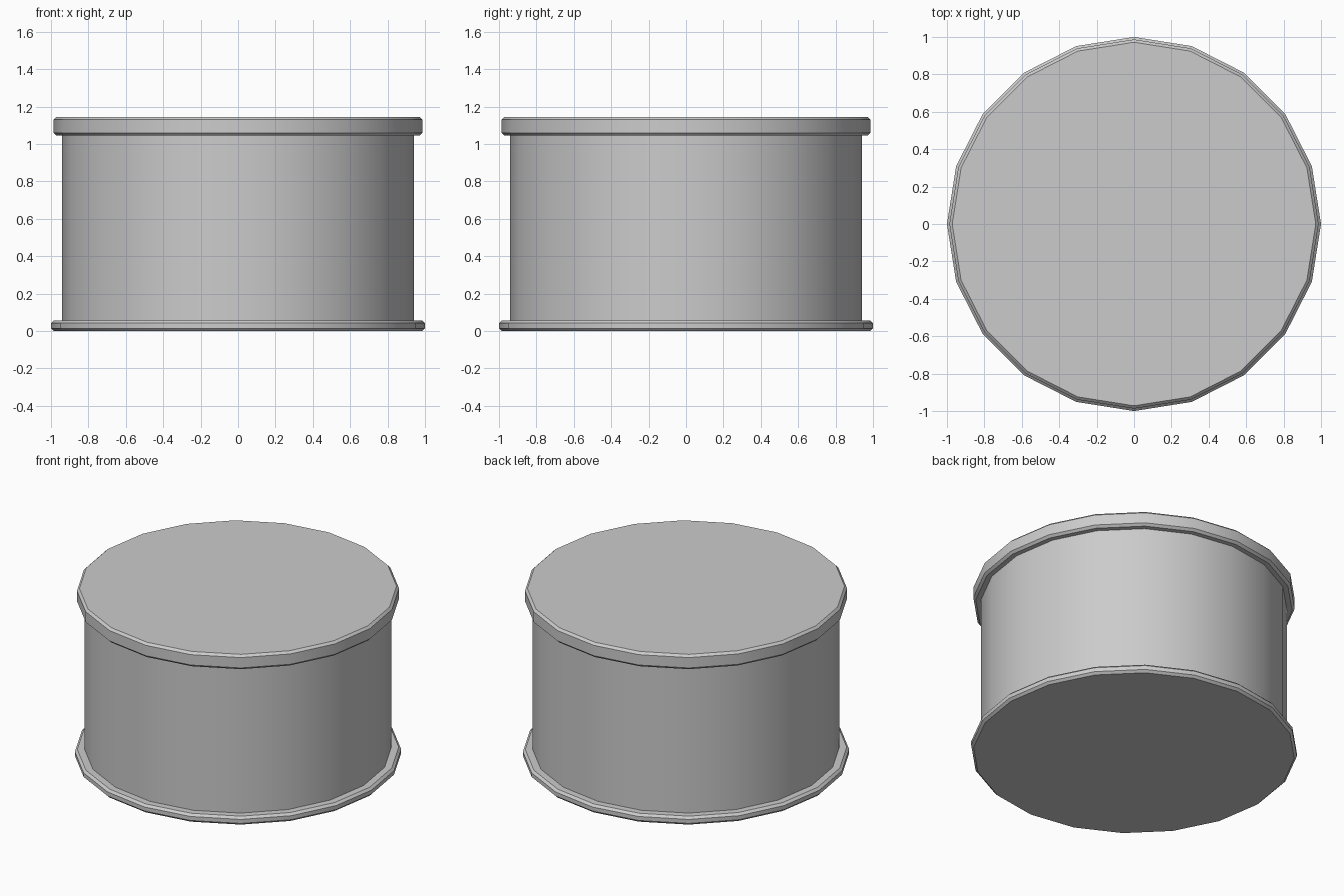
import bpy
import math

if "Cube" in bpy.data.objects:
    bpy.data.objects.remove(bpy.data.objects["Cube"])

SIDES = 20


def drum(name, radius, z0, z1, chamfer=0.0):
    """Upright 20-sided cylinder with optional chamfered rims."""
    bpy.ops.mesh.primitive_cylinder_add(
        vertices=SIDES, radius=radius, depth=z1 - z0,
        location=(0, 0, (z0 + z1) / 2))
    ob = bpy.context.object
    ob.name = name
    if chamfer:
        mod = ob.modifiers.new("rim_chamfer", 'BEVEL')
        mod.width = chamfer
        mod.segments = 1
        mod.limit_method = 'ANGLE'
        mod.angle_limit = math.radians(40)
        bpy.ops.object.modifier_apply(modifier=mod.name)
    bpy.ops.object.shade_smooth_by_angle(angle=math.radians(30))
    return ob


# Thin flange at the foot
drum("base_flange", 1.0, 0.0, 0.057, 0.015)
# Plain container wall
drum("body", 0.94, 0.03, 1.06)
# Overhanging lid
drum("lid", 0.987, 1.045, 1.145, 0.015)
